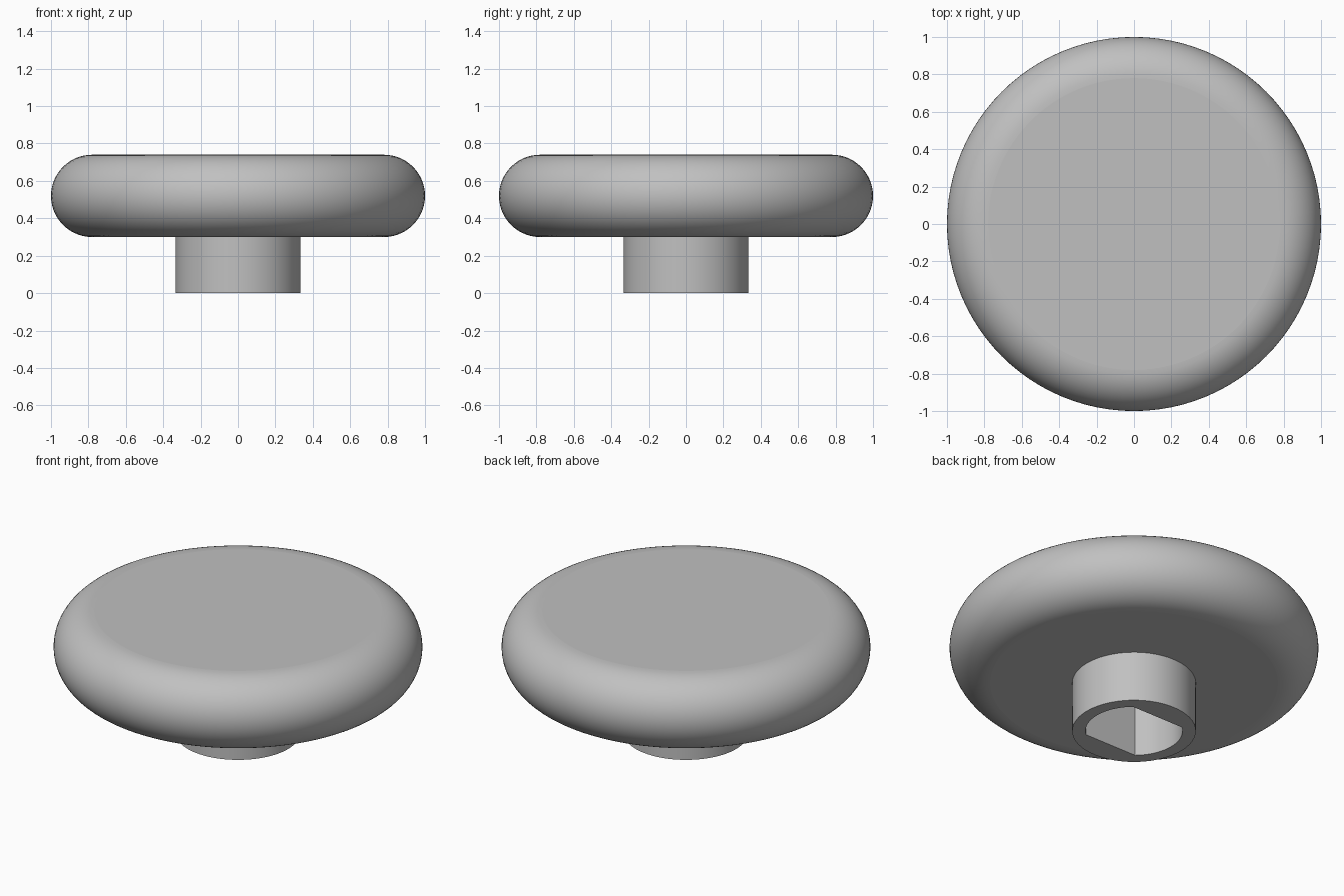
import bpy, bmesh
from math import sin, cos, pi

SEGMENTS = 96
RADIUS, RIM, UNDERSIDE = 1.0, 0.22, 0.3      # round head
SHAFT_R, BORE_R = 0.335, 0.263               # hollow shaft
FLAT = BORE_R * sin(2 * pi * 13 / SEGMENTS)  # half width across the bore flats

default = bpy.data.objects.get("Cube")
if default:
    bpy.data.objects.remove(default)

grey = bpy.data.materials.new("plain_grey")
grey.use_nodes = True
colour = (0.53, 0.53, 0.53, 1)
grey.diffuse_color = colour
grey.node_tree.nodes["Principled BSDF"].inputs["Base Color"].default_value = colour


def ring(bm, z, radius, flat=None):
    """Circle of vertices, optionally trimmed by two flats facing front and back."""
    verts = []
    for i in range(SEGMENTS):
        a = 2 * pi * i / SEGMENTS
        r = radius
        if flat and abs(sin(a)) * r > flat:
            r = flat / abs(sin(a))
        verts.append(bm.verts.new((r * cos(a), r * sin(a), z)))
    return verts


def skin(bm, rings):
    for low, high in zip(rings, rings[1:]):
        for i in range(SEGMENTS):
            j = (i + 1) % SEGMENTS
            bm.faces.new((low[i], low[j], high[j], high[i]))


def finish(bm, name):
    bm.normal_update()
    for face in bm.faces:
        face.smooth = abs(face.normal.z) < 0.999
    mesh = bpy.data.meshes.new(name)
    bm.to_mesh(mesh)
    bm.free()
    mesh.materials.append(grey)
    obj = bpy.data.objects.new(name, mesh)
    bpy.context.collection.objects.link(obj)
    return obj


# Round head with a half-circle rim and flat caps
bm = bmesh.new()
steps = 28
rings = []
for k in range(steps + 1):
    a = -pi / 2 + pi * k / steps
    rings.append(ring(bm, UNDERSIDE + RIM + RIM * sin(a), RADIUS - RIM + RIM * cos(a)))
skin(bm, rings)
bm.faces.new(rings[-1])
bm.faces.new(rings[0][::-1])
finish(bm, "knob_head")

# Hollow shaft: bore wall, bottom lip, outer wall
bm = bmesh.new()
skin(bm, [ring(bm, UNDERSIDE, BORE_R, FLAT), ring(bm, 0, BORE_R, FLAT)])
bm.verts.ensure_lookup_table()
bore_lip = bm.verts[SEGMENTS:2 * SEGMENTS]
skin(bm, [bore_lip, ring(bm, 0, SHAFT_R), ring(bm, UNDERSIDE, SHAFT_R)])
shaft = finish(bm, "knob_shaft")

# Keep the lip and the bore corners crisp
bpy.ops.object.select_all(action='DESELECT')
shaft.select_set(True)
bpy.context.view_layer.objects.active = shaft
bpy.ops.object.shade_smooth_by_angle(angle=pi / 6)
